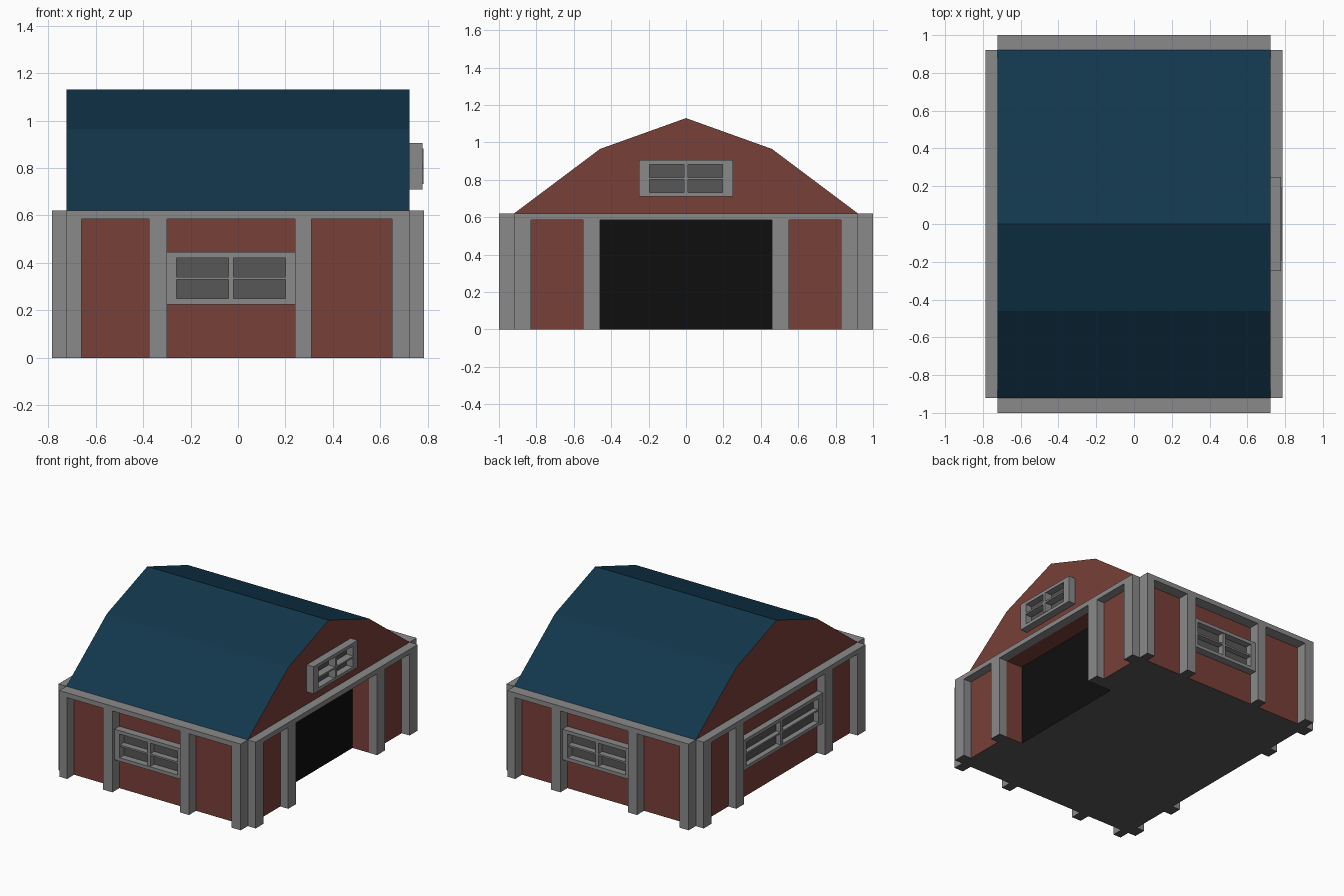
import bpy
import bmesh
from mathutils import Matrix, Vector

if "Cube" in bpy.data.objects:
    bpy.data.objects.remove(bpy.data.objects["Cube"], do_unlink=True)


def material(name, rgb):
    m = bpy.data.materials.new(name)
    m.use_nodes = True
    color = (*rgb, 1)
    m.diffuse_color = color
    node = next(n for n in m.node_tree.nodes if n.type == 'BSDF_PRINCIPLED')
    node.inputs["Base Color"].default_value = color
    node.inputs["Roughness"].default_value = 0.9
    return m


BRICK = material("barn red", (0.19, 0.05, 0.04))
ROOF = material("dark blue", (0.006, 0.037, 0.072))
TRIM = material("trim grey", (0.255, 0.255, 0.255))
DARK = material("dark grey", (0.095, 0.095, 0.095))
BLACK = material("black", (0.0045, 0.0045, 0.0045))

HALF_X, HALF_Y = 0.722, 0.92      # wall planes
EAVE, BEAM = 0.62, 0.585          # trim top and beam underside
DOOR_Y, DOOR_X = 0.46, 0.59       # doorway half width and recessed plane
DEPTH = {"front": 0.08, "back": 0.08, "right": 0.063, "left": 0.063}


def finish(name, bm, *mats):
    mesh = bpy.data.meshes.new(name)
    bm.to_mesh(mesh)
    bm.free()
    for m in mats:
        mesh.materials.append(m)
    obj = bpy.data.objects.new(name, mesh)
    bpy.context.collection.objects.link(obj)
    return obj


def on_wall(side, u, z, d):
    """Point on a wall: u runs rightward seen from outside, d outward."""
    return {"front": Vector((u, -HALF_Y - d, z)),
            "back": Vector((-u, HALF_Y + d, z)),
            "right": Vector((HALF_X + d, u, z)),
            "left": Vector((-HALF_X - d, -u, z))}[side]


def bar(bm, side, u0, u1, z0, z1, d0, d1):
    a, b = on_wall(side, u0, z0, d0), on_wall(side, u1, z1, d1)
    size = [abs(s) for s in (b - a)]
    bmesh.ops.create_cube(bm, size=1, matrix=Matrix.Translation((a + b) / 2)
                          @ Matrix.Diagonal((*size, 1)))


def window(name, side, u0, u1, z0, z1, bu, bz, mu, mz, depth, cross_depth):
    """Frame, cross bars and a recessed pane."""
    bm = bmesh.new()
    uc, zc = (u0 + u1) / 2, (z0 + z1) / 2
    bar(bm, side, u0, u1, z0, z0 + bz, 0, depth)
    bar(bm, side, u0, u1, z1 - bz, z1, 0, depth)
    bar(bm, side, u0, u0 + bu, z0 + bz, z1 - bz, 0, depth)
    bar(bm, side, u1 - bu, u1, z0 + bz, z1 - bz, 0, depth)
    bar(bm, side, uc - mu / 2, uc + mu / 2, z0 + bz, z1 - bz, 0, cross_depth)
    for a, b in ((u0 + bu, uc - mu / 2), (uc + mu / 2, u1 - bu)):
        bar(bm, side, a, b, zc - mz / 2, zc + mz / 2, 0, cross_depth)
    finish(name + "_frame", bm, TRIM)
    bm = bmesh.new()
    bar(bm, side, u0 + bu, u1 - bu, z0 + bz, z1 - bz, 0, 0.006)
    finish(name + "_pane", bm, DARK)


# Body: gambrel section run along x, with a doorway notch at the right end
outline = [(HALF_Y, 0), (HALF_Y, EAVE), (0.46, 0.965), (0, 1.13),
           (-0.46, 0.965), (-HALF_Y, EAVE), (-HALF_Y, 0)]
notch = [(-DOOR_Y, 0), (-DOOR_Y, BEAM), (DOOR_Y, BEAM), (DOOR_Y, 0)]


def section(bm, profile, x0, x1, cap_x):
    rings = [[bm.verts.new((x, y, z)) for y, z in profile] for x in (x0, x1)]
    for i in range(len(profile)):
        j = (i + 1) % len(profile)
        bm.faces.new((rings[0][i], rings[0][j], rings[1][j], rings[1][i]))
    bm.faces.new(rings[0] if cap_x == x0 else rings[1])


bm = bmesh.new()
section(bm, outline, -HALF_X, DOOR_X, -HALF_X)
section(bm, outline + notch, DOOR_X, HALF_X, HALF_X)
# Recessed door closes the body
bm.faces.new([bm.verts.new((DOOR_X, y, z)) for y, z in notch])
bmesh.ops.remove_doubles(bm, verts=bm.verts, dist=0.0001)
bmesh.ops.recalc_face_normals(bm, faces=bm.faces)
for f in bm.faces:
    c = f.calc_center_median()
    if f.normal.z > 0.3:
        f.material_index = 1
    elif f.normal.z < -0.9 and c.z < 0.01:
        f.material_index = 2
    elif f.normal.x > 0.9 and c.x < HALF_X - 0.05:
        f.material_index = 3
finish("barn_body", bm, BRICK, ROOF, DARK, BLACK)

# Posts and top beam on each wall
long_posts = [(-HALF_X, -0.66), (-0.375, -0.30), (0.24, 0.31), (0.65, HALF_X)]
gable_posts = [(-HALF_Y, -0.83), (-0.55, -0.46), (0.46, 0.55), (0.83, HALF_Y)]
for side, depth in DEPTH.items():
    posts = long_posts if side in ("front", "back") else gable_posts
    bm = bmesh.new()
    for u0, u1 in posts:
        bar(bm, side, u0, u1, 0, BEAM, 0, depth)
    bar(bm, side, posts[0][0], posts[-1][1], BEAM, EAVE, 0, depth)
    bm.normal_update()
    for f in bm.faces:
        f.material_index = int(f.normal.z < -0.9 and f.calc_center_median().z < 0.01)
    finish(side + "_wall_trim", bm, TRIM, DARK)

# Windows
for side in ("front", "back"):
    window(side + "_window", side, -0.30, 0.24, 0.225, 0.445,
           0.04, 0.025, 0.022, 0.012, 0.055, 0.05)
window("left_window", "left", -0.46, 0.46, 0.225, 0.445,
       0.05, 0.025, 0.03, 0.012, 0.045, 0.04)
window("gable_window", "right", -0.25, 0.25, 0.71, 0.905,
       0.055, 0.023, 0.022, 0.012, 0.055, 0.06)
